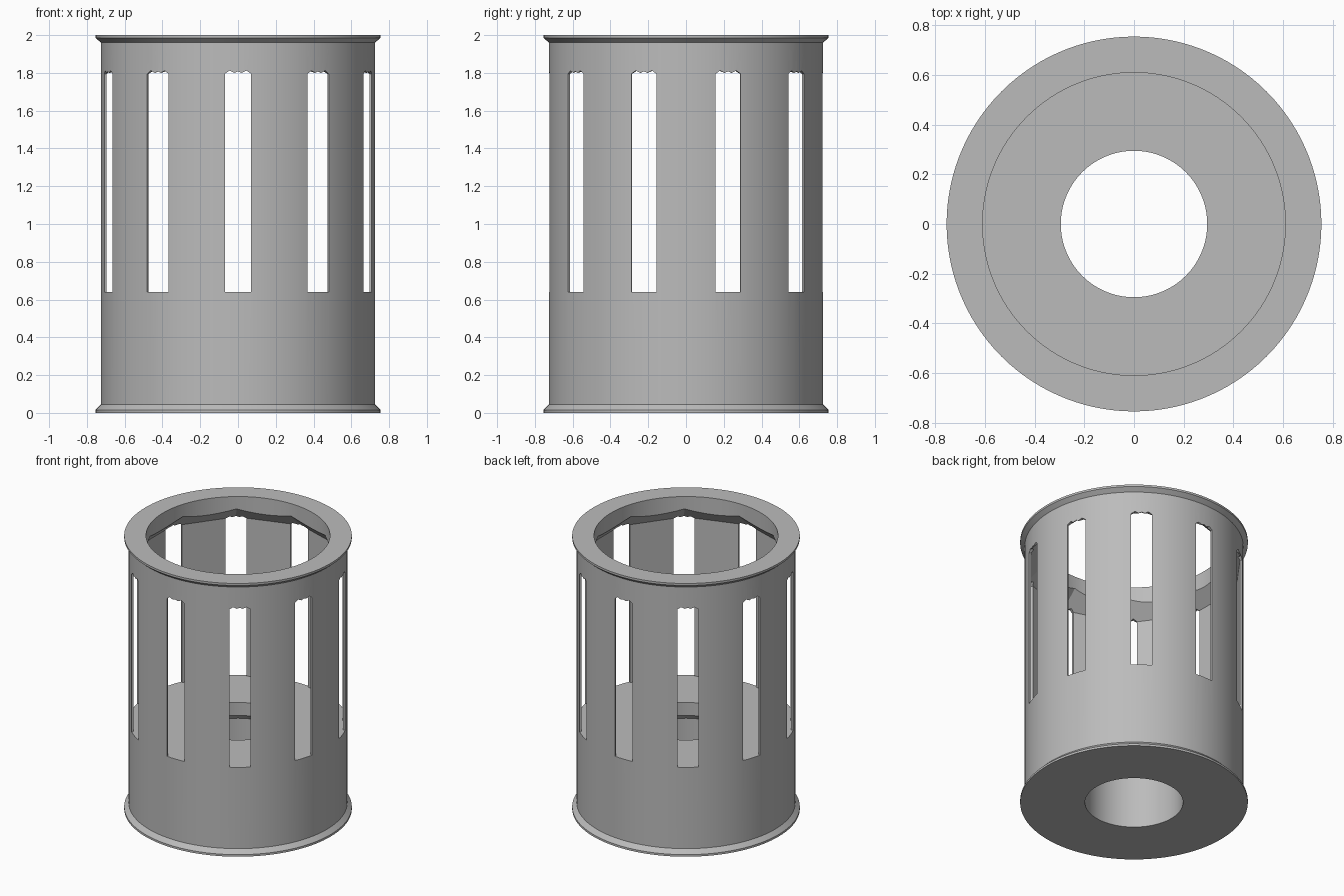
import bpy, bmesh
from math import pi, cos, radians
from mathutils import Matrix, Vector

cube = bpy.data.objects.get("Cube")
if cube:
    bpy.data.objects.remove(cube, do_unlink=True)

SLOTS = 10
FLOOR = 0.64
APOTHEM = 0.695     # flat inner wall distance
CEILING = 2.49      # height plus apothem along the 45 degree ceiling

grey = bpy.data.materials.new("plain_grey")
grey.use_nodes = True
colour = (0.5, 0.5, 0.5, 1)
grey.diffuse_color = colour
grey.node_tree.nodes["Principled BSDF"].inputs["Base Color"].default_value = colour


def make_object(name, bm):
    bmesh.ops.recalc_face_normals(bm, faces=bm.faces)
    mesh = bpy.data.meshes.new(name)
    bm.to_mesh(mesh)
    bm.free()
    mesh.materials.append(grey)
    obj = bpy.data.objects.new(name, mesh)
    bpy.context.collection.objects.link(obj)
    return obj


def bridge(bm, rings):
    """Join rings of vertices into quads, all around."""
    for a, b in zip(rings, rings[1:]):
        for i in range(len(a)):
            j = (i + 1) % len(a)
            bm.faces.new((a[i], a[j], b[j], b[i]))


def ring(bm, radius, z, count):
    """Ring of vertices starting at the front."""
    return [bm.verts.new(Matrix.Rotation(2 * pi * i / count, 3, 'Z') @ Vector((0, -radius, z)))
            for i in range(count)]


# Round shell with flared rims, thick base and stepped bore
profile = [(0.325, 0), (0.755, 0), (0.755, 0.015), (0.725, 0.045),
           (0.725, 1.96), (0.755, 1.985), (0.755, 2), (0.61, 2),
           (0.61, 1.2), (0.295, 1.2), (0.295, 0.545), (0.325, 0.51)]
bm = bmesh.new()
rings = [ring(bm, r, z, 120) for r, z in profile]
bridge(bm, rings + rings[:1])
body = make_object("slotted_basket", bm)

# Ten-sided cavity with corners at the slots and a sloping ceiling
bm = bmesh.new()
corner = 1 / cos(pi / SLOTS)
rings = [ring(bm, a * corner, z, SLOTS) for a, z in
         [(APOTHEM, FLOOR), (APOTHEM, CEILING - APOTHEM), (0.56, CEILING - 0.56)]]
bridge(bm, rings)
bm.faces.new(rings[0])
bm.faces.new(rings[-1])
cavity = make_object("cavity_cutter", bm)

# Tall slots with a scalloped top edge
outline = [(-0.07, FLOOR), (0.07, FLOOR), (0.07, 1.795), (0.045, 1.812),
           (0.02, 1.8), (0, 1.808), (-0.02, 1.8), (-0.045, 1.812), (-0.07, 1.795)]
bm = bmesh.new()
for k in range(SLOTS):
    turn = Matrix.Rotation(2 * pi * k / SLOTS, 3, 'Z')
    loops = [[bm.verts.new(turn @ Vector((x, -r, z))) for x, z in outline]
             for r in (0.63, 0.8)]
    bridge(bm, loops)
    for loop in loops:
        bm.faces.new(loop)
slots = make_object("slot_cutter", bm)

# Cut, bake the result and drop the cutters
for cutter in (cavity, slots):
    cutter.hide_render = True
    mod = body.modifiers.new(cutter.name, 'BOOLEAN')
    mod.operation = 'DIFFERENCE'
    mod.solver = 'EXACT'
    mod.object = cutter
baked = bpy.data.meshes.new_from_object(
    body.evaluated_get(bpy.context.evaluated_depsgraph_get()))
body.modifiers.clear()
body.data = baked
for cutter in (cavity, slots):
    bpy.data.objects.remove(cutter, do_unlink=True)

bpy.ops.object.select_all(action='DESELECT')
body.select_set(True)
bpy.context.view_layer.objects.active = body
bpy.ops.object.shade_smooth_by_angle(angle=radians(20))
